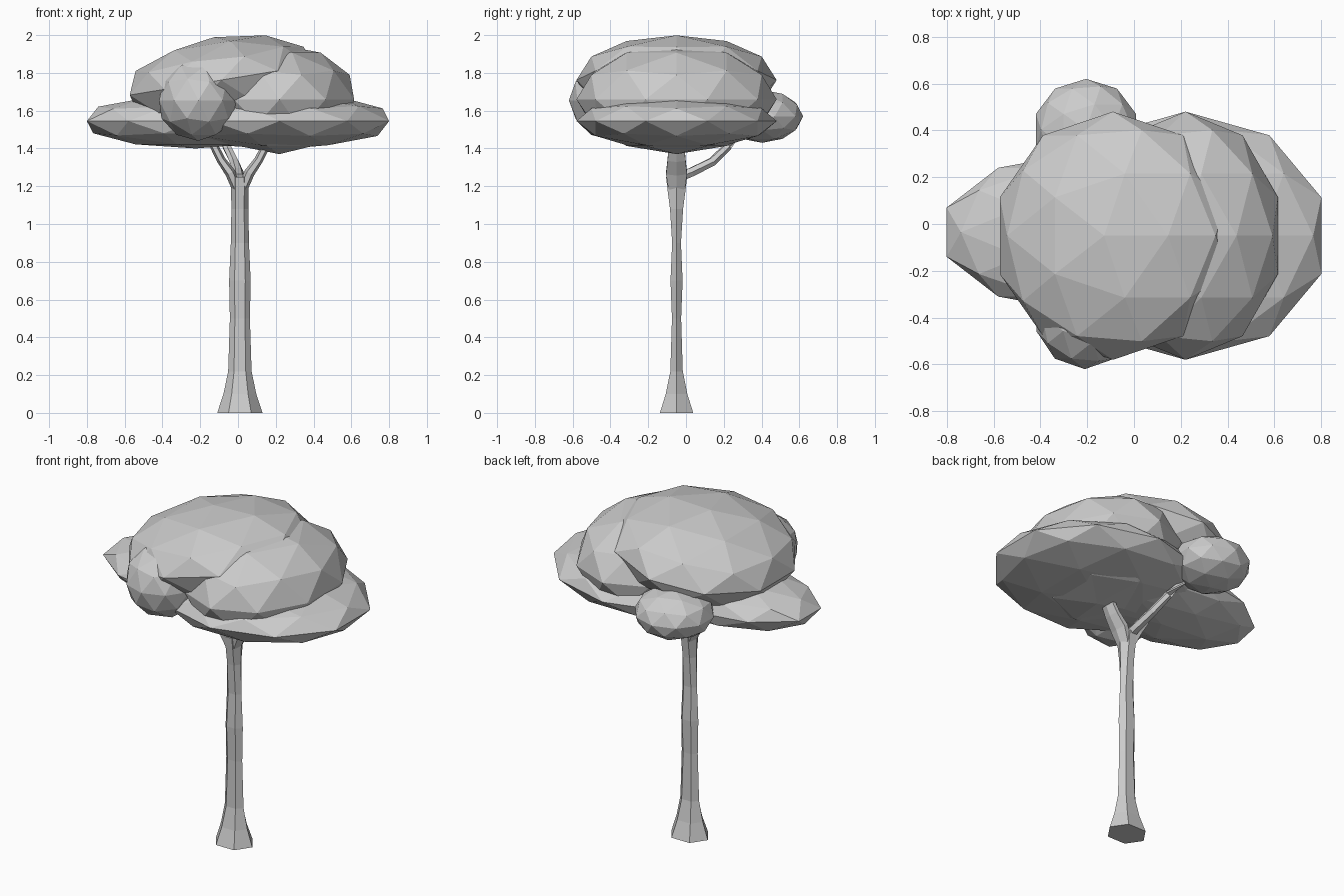
import bpy, bmesh, math
from mathutils import Vector, Matrix

if "Cube" in bpy.data.objects:
    bpy.data.objects.remove(bpy.data.objects["Cube"])


def finish(name, bm):
    bmesh.ops.recalc_face_normals(bm, faces=bm.faces)
    mesh = bpy.data.meshes.new(name)
    bm.to_mesh(mesh)
    bm.free()
    obj = bpy.data.objects.new(name, mesh)
    bpy.context.collection.objects.link(obj)
    return obj


def blob(name, centre, radii, tilt=0.0):
    """Faceted ellipsoid of foliage, tilted in the front view."""
    bm = bmesh.new()
    bmesh.ops.create_icosphere(bm, subdivisions=2, radius=1)
    bmesh.ops.transform(bm, verts=bm.verts, matrix=Matrix.Translation(centre)
                        @ Matrix.Rotation(-math.radians(tilt), 4, 'Y')
                        @ Matrix.Diagonal((*radii, 1)))
    return finish(name, bm)


def limb(name, rings, sides=6):
    """Tube through (point, half width, half depth) rings."""
    bm = bmesh.new()
    points = [Vector(r[0]) for r in rings]
    loops = []
    for i, (p, (_, w, d)) in enumerate(zip(points, rings)):
        t = (points[min(i + 1, len(points) - 1)] - points[max(i - 1, 0)]).normalized()
        v = Vector((0, 1, 0)) if abs(t.y) < 0.6 else Vector((0, 0, 1))
        u = v.cross(t).normalized()
        v = t.cross(u)
        loops.append([bm.verts.new(p + u * w * math.cos(a) + v * d * math.sin(a))
                      for a in (k * math.tau / sides for k in range(sides))])
    for a, b in zip(loops, loops[1:]):
        for k in range(sides):
            n = (k + 1) % sides
            bm.faces.new((a[k], a[n], b[n], b[k]))
    bm.faces.new(loops[0])
    bm.faces.new(loops[-1])
    return finish(name, bm)


# Trunk with flared foot
limb("trunk", [((0.01, -0.05, z), w, d) for z, w, d in (
    (0, 0.12, 0.102), (0.1, 0.087, 0.066), (0.22, 0.062, 0.038), (0.5, 0.053, 0.028),
    (0.7, 0.057, 0.037), (0.9, 0.048, 0.027), (1.08, 0.045, 0.04),
    (1.2, 0.047, 0.058), (1.25, 0.045, 0.064))])

# Forked side branches
for side, name in ((-1, "left_branch"), (1, "right_branch")):
    limb(name, [((0.01 + side * x, -0.05, z), w, d) for x, z, w, d in (
        (0.015, 1.19, 0.028, 0.05), (0.05, 1.27, 0.028, 0.064),
        (0.1, 1.34, 0.023, 0.055), (0.15, 1.44, 0.022, 0.045))])

# Branch reaching to the back clump
limb("back_branch", [((0.005, -0.06, 1.24), 0.035, 0.03), ((0, 0.03, 1.275), 0.03, 0.027),
                     ((-0.02, 0.14, 1.33), 0.026, 0.025), ((-0.06, 0.22, 1.41), 0.024, 0.022),
                     ((-0.11, 0.29, 1.49), 0.022, 0.02)])

# Foliage clumps
blob("top_foliage", (-0.09, -0.05, 1.762), (0.515, 0.53, 0.23), 9.3)
blob("upper_right_foliage", (0.22, -0.05, 1.66), (0.415, 0.53, 0.29))
blob("lower_right_foliage", (0.22, -0.05, 1.545), (0.61, 0.53, 0.15))
blob("lower_left_foliage", (-0.224, -0.035, 1.545), (0.606, 0.34, 0.145))
blob("front_foliage", (-0.21, -0.385, 1.655), (0.218, 0.235, 0.215))
blob("back_foliage", (-0.205, 0.403, 1.57), (0.225, 0.217, 0.14))
